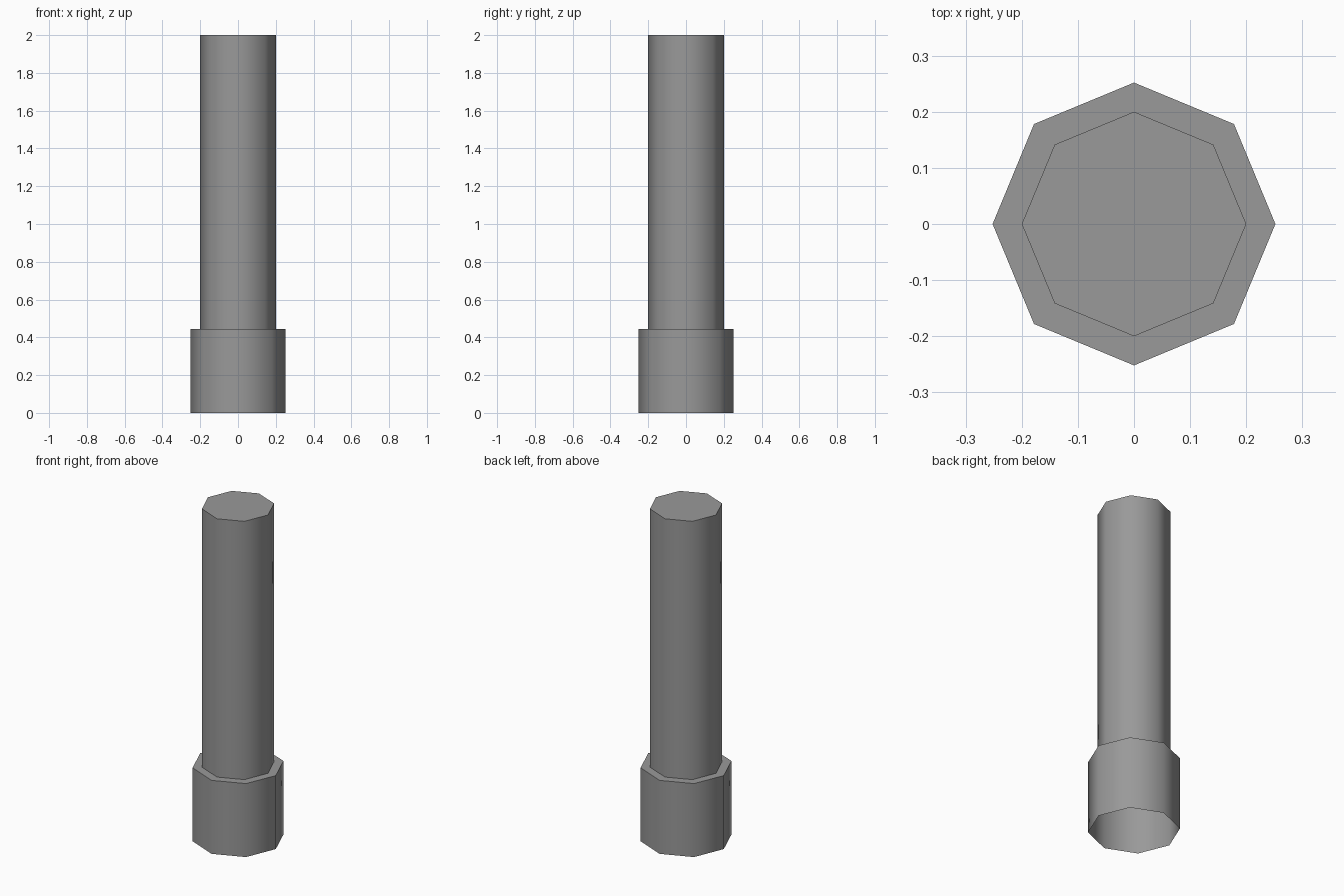
import bpy, bmesh, math

if "Cube" in bpy.data.objects:
    bpy.data.objects.remove(bpy.data.objects["Cube"])

SIDES = 8
SHELF_Z = 0.443

dark_grey = bpy.data.materials.new("dark_grey")
dark_grey.diffuse_color = (0.32, 0.32, 0.32, 1)
dark_grey.use_nodes = True
dark_grey.node_tree.nodes["Principled BSDF"].inputs["Base Color"].default_value = dark_grey.diffuse_color


def ring(bm, radius, z):
    return [bm.verts.new((radius * math.cos(i * math.tau / SIDES),
                          radius * math.sin(i * math.tau / SIDES), z))
            for i in range(SIDES)]


def lathe(name, profile, cap_top=False):
    bm = bmesh.new()
    rings = [ring(bm, r, z) for r, z in profile]
    for a, b in zip(rings, rings[1:]):
        for i in range(SIDES):
            j = (i + 1) % SIDES
            bm.faces.new((a[i], a[j], b[j], b[i]))
    if cap_top:
        bm.faces.new(rings[-1])
    mesh = bpy.data.meshes.new(name)
    bm.to_mesh(mesh)
    bm.free()
    mesh.materials.append(dark_grey)
    obj = bpy.data.objects.new(name, mesh)
    bpy.context.collection.objects.link(obj)
    # smooth round the sides, keep the 90 degree rims sharp
    bpy.ops.object.select_all(action='DESELECT')
    obj.select_set(True)
    bpy.context.view_layer.objects.active = obj
    bpy.ops.object.shade_smooth_by_angle(angle=math.radians(50))
    return obj


# Wide base sleeve, open underneath, with a narrow shelf around the post
lathe("base_sleeve", [(0.252, 0), (0.252, SHELF_Z), (0.2, SHELF_Z)])

# Octagonal post with a flat top
lathe("post", [(0.2, SHELF_Z), (0.2, 2.0)], cap_top=True)
